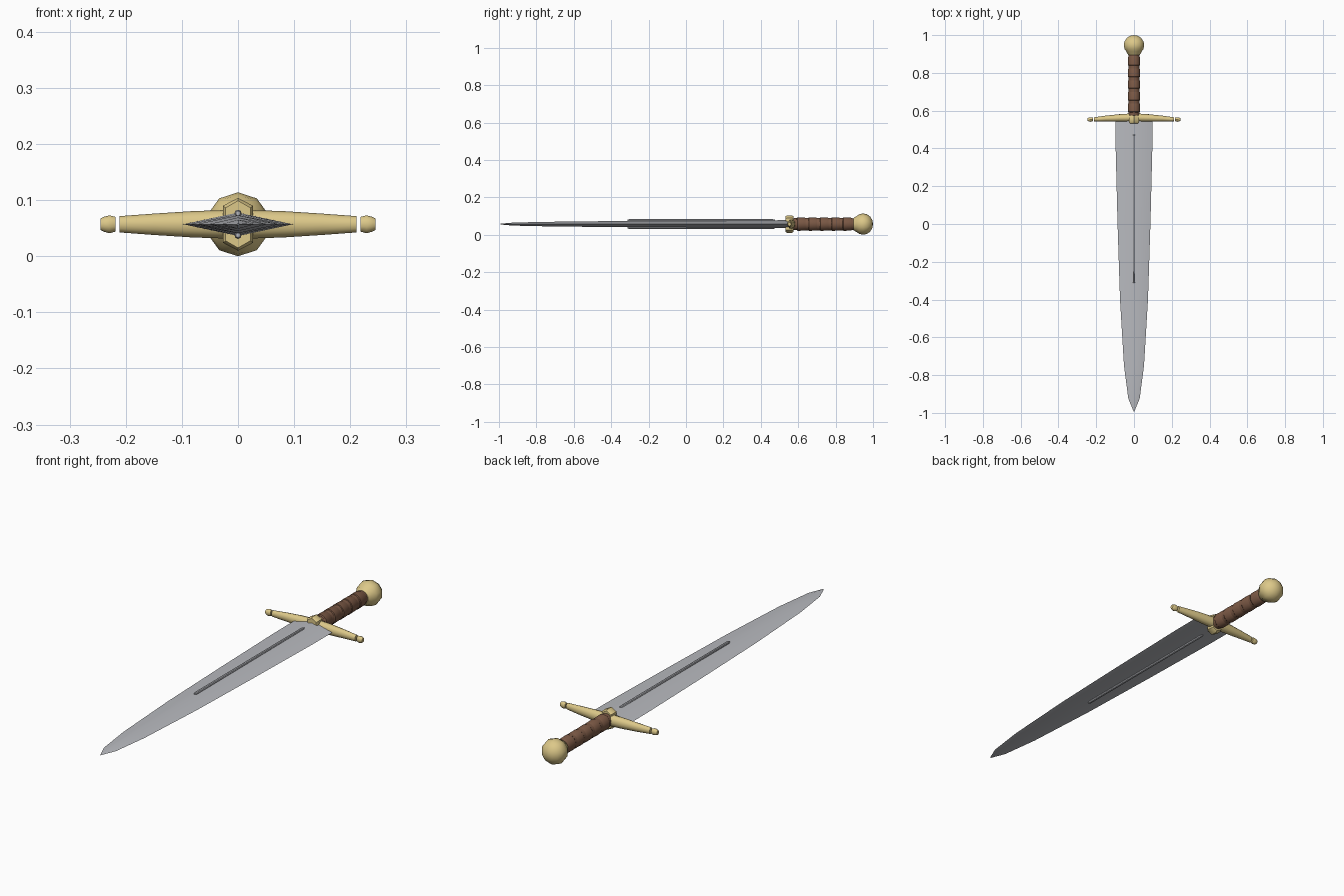
import bpy, bmesh, math

if "Cube" in bpy.data.objects:
    bpy.data.objects.remove(bpy.data.objects["Cube"])

CZ = 0.057  # height of the sword's long axis


def material(name, rgb):
    m = bpy.data.materials.new(name)
    m.diffuse_color = (*rgb, 1)
    m.use_nodes = True
    m.node_tree.nodes["Principled BSDF"].inputs["Base Color"].default_value = m.diffuse_color
    return m


steel = material("steel", (0.48, 0.49, 0.52))
brass = material("brass", (0.72, 0.58, 0.25))
leather = material("leather", (0.20, 0.10, 0.06))


def loft(name, sections, sides, mat, axis="y", shape=None, angle=40):
    """Skin rings along an axis; section = (position, half width, half height, shift)."""
    bm = bmesh.new()
    rings = []
    for pos, w, h, *rest in sections:
        shift = rest[0] if rest else 0
        pts = shape or [(math.sin(2 * math.pi * i / sides), math.cos(2 * math.pi * i / sides))
                        for i in range(sides)]
        ring = []
        for u, v in pts:
            if axis == "y":
                co = (u * w + shift, pos, CZ + v * h)
            else:
                co = (pos, u * w + shift, CZ + v * h)
            ring.append(bm.verts.new(co))
        rings.append(ring)
    n = len(rings[0])
    for a, b in zip(rings, rings[1:]):
        for i in range(n):
            j = (i + 1) % n
            bm.faces.new((a[i], a[j], b[j], b[i]))
    bm.faces.new(rings[0])
    bm.faces.new(rings[-1])
    bmesh.ops.remove_doubles(bm, verts=bm.verts, dist=1e-5)
    bmesh.ops.recalc_face_normals(bm, faces=bm.faces)
    me = bpy.data.meshes.new(name)
    bm.to_mesh(me)
    bm.free()
    me.materials.append(mat)
    ob = bpy.data.objects.new(name, me)
    bpy.context.collection.objects.link(ob)
    bpy.ops.object.select_all(action="DESELECT")
    bpy.context.view_layer.objects.active = ob
    ob.select_set(True)
    bpy.ops.object.shade_smooth_by_angle(angle=math.radians(angle))
    return ob


# Blade: tapering diamond section
loft("blade", [(-0.992, 0.002, 0.002), (-0.925, 0.030, 0.008), (-0.75, 0.053, 0.012),
               (-0.40, 0.074, 0.016), (0.0, 0.087, 0.018), (0.40, 0.097, 0.020),
               (0.56, 0.098, 0.021)], 4, steel)

# Raised centre ribs on both faces of the blade
for side, label in ((1, "upper"), (-1, "lower")):
    rib = loft(label + "_rib", [(-0.312, 0.004, 0.004), (-0.305, 0.0065, 0.0065),
                                (0.465, 0.0065, 0.0065), (0.475, 0.004, 0.004)], 8, steel)
    rib.location.z = side * 0.0195

# Guard: centre block, two tapered arms and separate end knobs
hexagon = [(0, 1), (1, 0.7), (1, -0.7), (0, -1), (-1, -0.7), (-1, 0.7)]
loft("guard_block", [(0.533, 0.022, 0.042), (0.540, 0.027, 0.047),
                     (0.566, 0.027, 0.047), (0.574, 0.022, 0.042)], 6, brass, shape=hexagon)
for s, label in ((-1, "left"), (1, "right")):
    loft(label + "_guard_arm", [(0, 0.023, 0.026, 0.563), (s * 0.08, 0.020, 0.0235, 0.561),
                                (s * 0.15, 0.0155, 0.019, 0.558), (s * 0.211, 0.011, 0.0145, 0.554)],
         12, brass, axis="x")
    loft(label + "_guard_knob", [(s * 0.218, 0.010, 0.013, 0.554), (s * 0.229, 0.0125, 0.016, 0.553),
                                 (s * 0.240, 0.0105, 0.013, 0.553), (s * 0.245, 0.008, 0.010, 0.553)],
         10, brass, axis="x")

# Grip core with raised wrap bands
loft("grip", [(0.56, 0.028, 0.030), (0.60, 0.030, 0.033), (0.74, 0.031, 0.034),
              (0.86, 0.030, 0.033), (0.91, 0.028, 0.030)], 14, leather)
for i in range(5):
    y = 0.59 + i * 0.0615
    loft(f"grip_band_{i + 1}", [(y, 0.029, 0.031), (y + 0.006, 0.033, 0.036),
                                (y + 0.045, 0.032, 0.035), (y + 0.053, 0.029, 0.031)],
         14, leather, angle=30)

# Pommel: ten-sided ball with a flattened neck
r = 0.057
sections = [(0.895, 0.032, 0.032)]
for k in range(2, 9):
    t = math.pi * k / 8
    sections.append((0.947 - 0.053 * math.cos(t), max(r * math.sin(t), 1e-6), max(r * math.sin(t), 1e-6)))
sections.insert(1, (0.912, 0.043, 0.043))
loft("pommel", sections, 10, brass)
